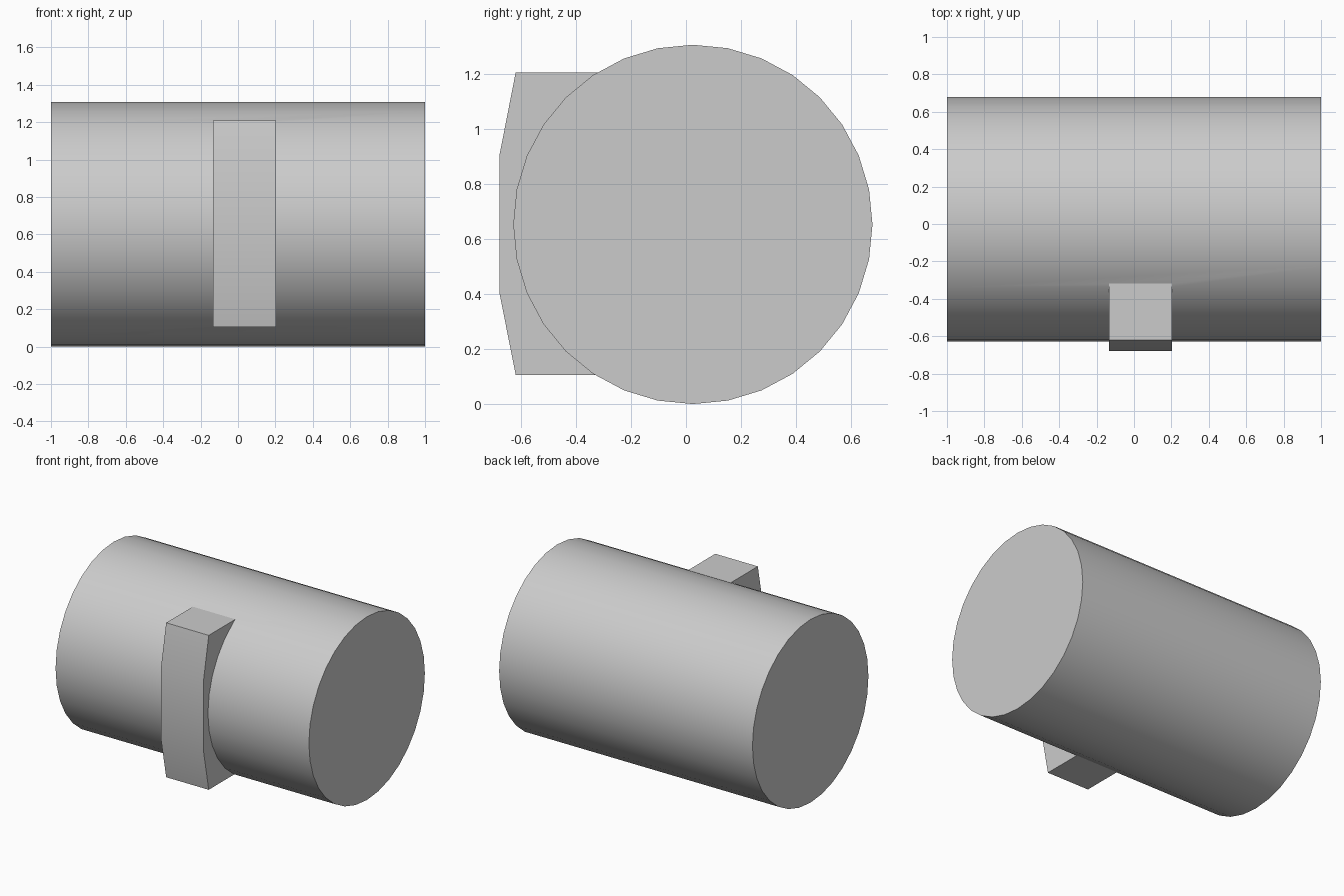
import bpy
import math

if "Cube" in bpy.data.objects:
    bpy.data.objects.remove(bpy.data.objects["Cube"])


def prism(name, profile, x0, x1):
    """Extrude a (y, z) profile, wound counter-clockwise seen from +x, along x."""
    n = len(profile)
    verts = [(x, y, z) for x in (x0, x1) for y, z in profile]
    faces = [tuple(reversed(range(n))), tuple(range(n, 2 * n))]
    faces += [(i, (i + 1) % n, n + (i + 1) % n, n + i) for i in range(n)]
    mesh = bpy.data.meshes.new(name)
    mesh.from_pydata(verts, [], faces)
    obj = bpy.data.objects.new(name, mesh)
    bpy.context.collection.objects.link(obj)
    return obj


# Main drum lying along x
SIDES, R, CY = 32, 0.654, 0.025
circle = [(CY + R * math.cos(2 * math.pi * i / SIDES),
           R + R * math.sin(2 * math.pi * i / SIDES)) for i in range(SIDES)]
drum = prism("drum", circle, -1, 1)

# Front band with chamfered corners, sunk into the drum
band = prism("front_band", [(-0.2, 1.208), (-0.62, 1.208), (-0.679, 0.907),
                            (-0.679, 0.403), (-0.62, 0.106), (-0.2, 0.106)],
             -0.133, 0.203)

# Weld the band to the drum so no hidden faces remain
union = drum.modifiers.new("weld_band", 'BOOLEAN')
union.operation = 'UNION'
union.solver = 'EXACT'
union.object = band
bpy.context.view_layer.objects.active = drum
drum.select_set(True)
bpy.ops.object.modifier_apply(modifier=union.name)
bpy.data.objects.remove(band)

# Smooth drum wall, sharp caps and band edges
bpy.ops.object.shade_smooth_by_angle(angle=math.radians(11.3))
